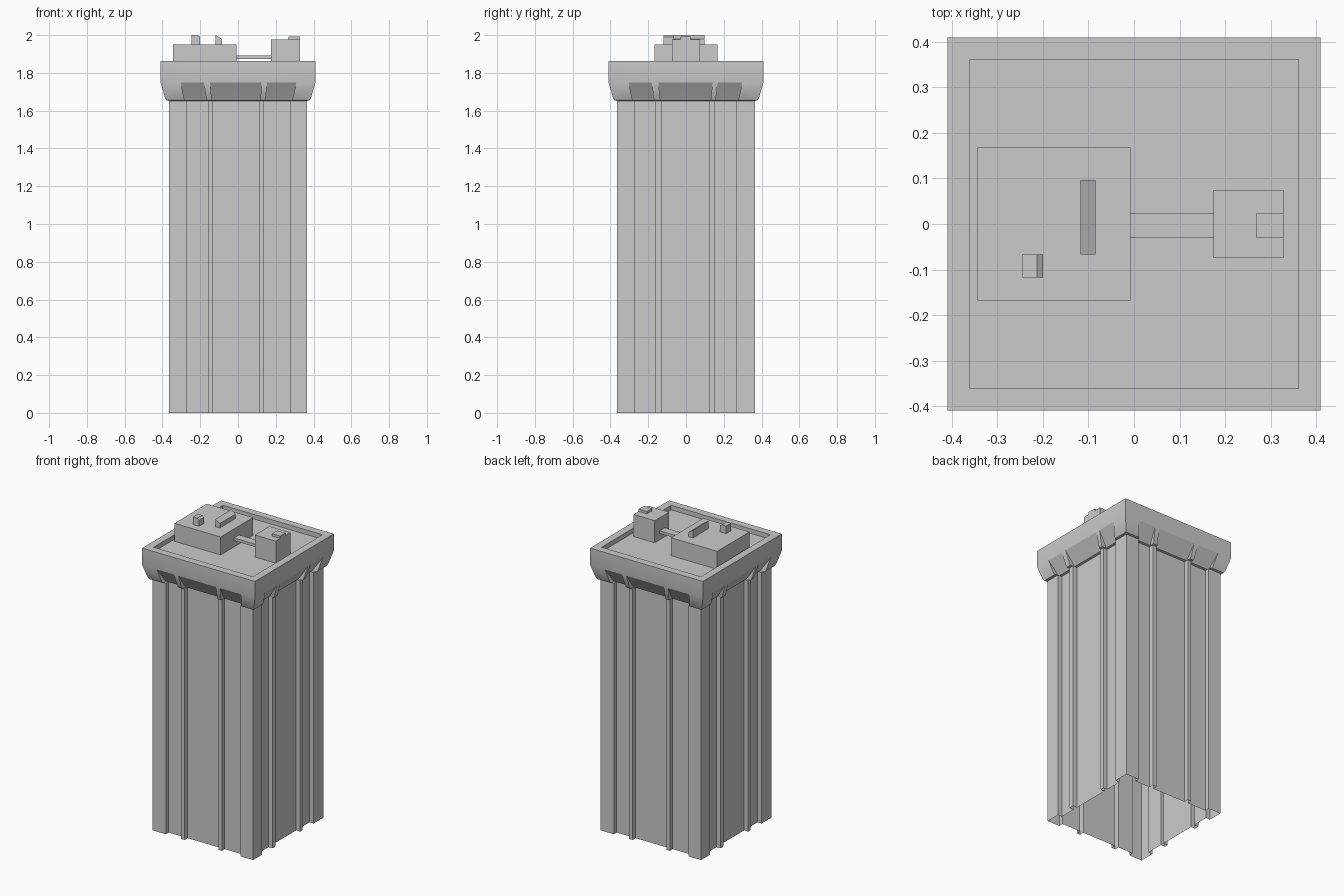
import bpy, bmesh, math

if "Cube" in bpy.data.objects:
    bpy.data.objects.remove(bpy.data.objects["Cube"])

HALF = 0.365
# Rising edges along each face: pier | panel | rib | panel | rib | panel | pier
FRONT = (-0.27, -0.16, -0.132, 0.112, 0.138, 0.275)
SIDE = (-0.27, -0.162, -0.13, 0.125, 0.15, 0.265)


def finish(name, bm, smooth=False):
    bmesh.ops.remove_doubles(bm, verts=bm.verts, dist=0.0002)
    bmesh.ops.recalc_face_normals(bm, faces=bm.faces)
    me = bpy.data.meshes.new(name)
    bm.to_mesh(me)
    bm.free()
    ob = bpy.data.objects.new(name, me)
    bpy.context.collection.objects.link(ob)
    if smooth:
        bpy.ops.object.select_all(action='DESELECT')
        ob.select_set(True)
        bpy.context.view_layer.objects.active = ob
        bpy.ops.object.shade_smooth_by_angle(angle=math.radians(25))
    return ob


def outline(half, depth):
    """Square plan with three sunk panels per side, scaled to half width."""
    k = half / HALF
    pts = []
    for side in range(4):
        a = side * math.pi / 2
        c, s = math.cos(a), math.sin(a)
        local = [(-half, -half)]
        for i, u in enumerate(SIDE if side % 2 else FRONT):
            edge = [(u * k, -half), (u * k, -half + depth)]
            local += edge if i % 2 == 0 else edge[::-1]
        pts += [(x * c - y * s, x * s + y * c) for x, y in local]
    return pts


def prism(name, profile, y0, y1):
    """Extrude an x-z profile along y."""
    bm = bmesh.new()
    face = bm.faces.new([bm.verts.new((x, y0, z)) for x, z in profile])
    ext = bmesh.ops.extrude_face_region(bm, geom=[face])
    for v in ext['geom']:
        if isinstance(v, bmesh.types.BMVert):
            v.co.y = y1
    # the extrusion keeps the starting face as the second cap
    return finish(name, bm)


def box(name, x0, x1, y0, y1, z0, z1):
    return prism(name, [(x0, z0), (x1, z0), (x1, z1), (x0, z1)], y0, y1)


def loft(name, levels, cap=False, smooth=False):
    bm = bmesh.new()
    rings = [[bm.verts.new((x, y, z)) for x, y in outline(h, d)]
             for z, h, d in levels]
    n = len(rings[0])
    for a, b in zip(rings, rings[1:]):
        for i in range(n):
            j = (i + 1) % n
            bm.faces.new((a[i], a[j], b[j], b[i]))
    if cap:
        bm.faces.new(rings[-1])
    return finish(name, bm, smooth)


# Open-bottomed shaft with piers and ribs
loft("tower_shaft", [(0, HALF, 0.03), (1.652, HALF, 0.03)])

# Flared crown, parapet and sunken roof: (height, half width, panel depth)
loft("tower_crown", [(1.652, HALF, 0.03), (1.655, 0.379, 0.03),
                     (1.667, 0.386, 0.03), (1.75, 0.41, 0.0),
                     (1.862, 0.41, 0.0), (1.862, 0.361, 0.0),
                     (1.832, 0.361, 0.0)], cap=True, smooth=True)

# Rooftop plant rooms and connecting duct
ROOF = 1.832
box("plant_room", -0.345, -0.008, -0.168, 0.168, ROOF, 1.95)
box("lift_house", 0.175, 0.328, -0.075, 0.075, ROOF, 1.977)
box("roof_duct", -0.008, 0.175, -0.03, 0.023, 1.873, 1.891)
box("lift_house_vent", 0.268, 0.328, -0.03, 0.023, 1.977, 1.993)

# Vents with sloping tops
prism("small_vent", [(-0.245, 1.95), (-0.2, 1.95), (-0.2, 1.99),
                     (-0.213, 2.0), (-0.245, 2.0)], -0.118, -0.067)
prism("long_vent", [(-0.118, 1.95), (-0.085, 1.95), (-0.085, 1.98),
                    (-0.118, 2.0)], -0.067, 0.097)
